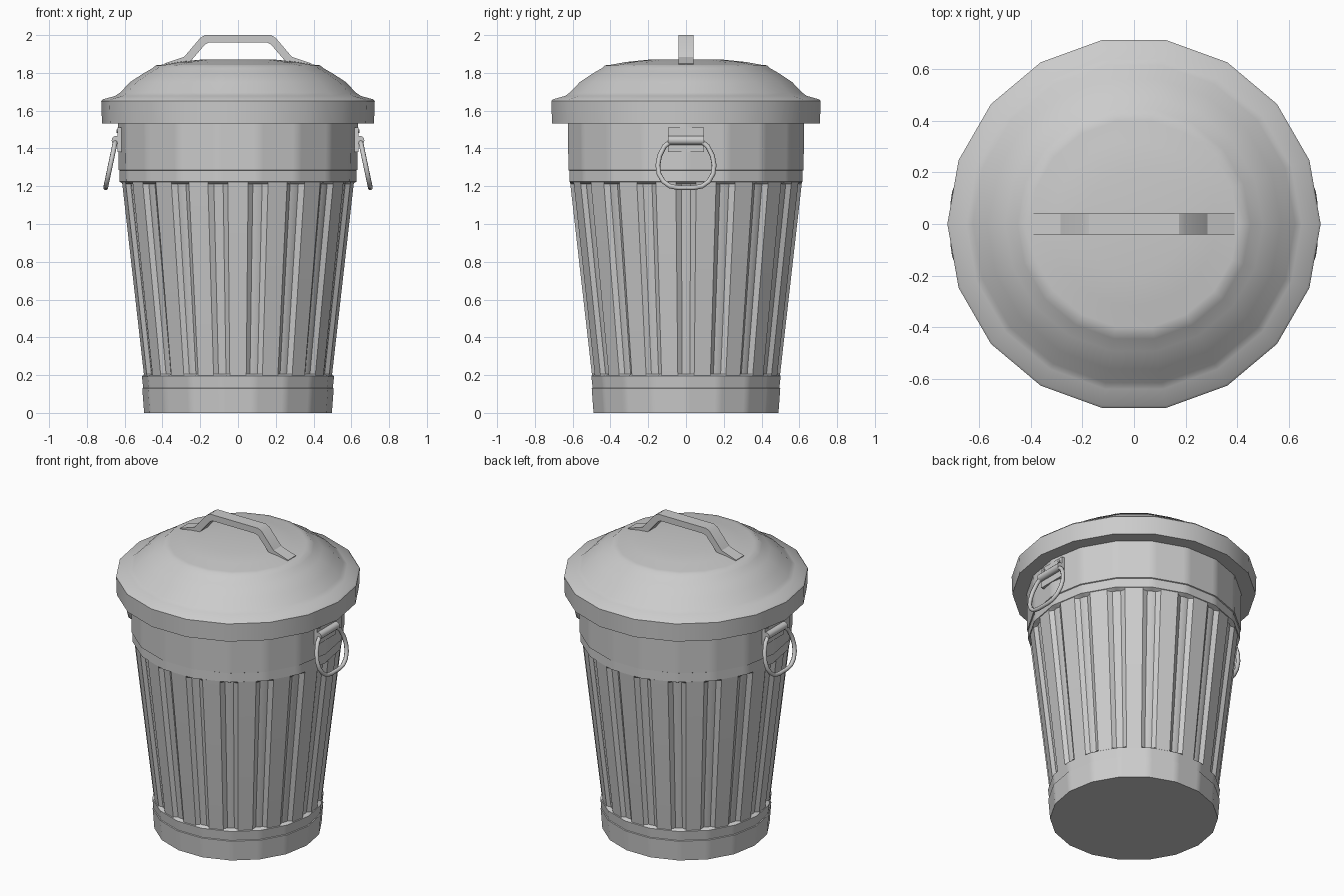
import bpy, bmesh, math
from mathutils import Vector

if "Cube" in bpy.data.objects:
    bpy.data.objects.remove(bpy.data.objects["Cube"])

SIDES = 18
STEP = 2 * math.pi / SIDES


def make(name, bm, angle=35):
    bmesh.ops.recalc_face_normals(bm, faces=bm.faces)
    me = bpy.data.meshes.new(name)
    bm.to_mesh(me)
    bm.free()
    ob = bpy.data.objects.new(name, me)
    bpy.context.collection.objects.link(ob)
    bpy.ops.object.select_all(action='DESELECT')
    ob.select_set(True)
    bpy.context.view_layer.objects.active = ob
    bpy.ops.object.shade_smooth_by_angle(angle=math.radians(angle))
    return ob


def loft(name, rings, angle=35):
    bm = bmesh.new()
    loops = [[bm.verts.new(p) for p in ring] for ring in rings]
    for a, b in zip(loops, loops[1:]):
        n = len(a)
        for i in range(n):
            j = (i + 1) % n
            bm.faces.new((a[i], a[j], b[j], b[i]))
    bm.faces.new(loops[0])
    bm.faces.new(loops[-1])
    return make(name, bm, angle)


def body_ring(r, z, depth):
    # 18-sided ring with a narrow groove centred on every corner
    pts = []
    for k in range(SIDES):
        for off, sunk in ((-5, 0), (-2.4, 1), (0, 1), (2.4, 1), (5, 0)):
            o = math.radians(off)
            rad = r * math.cos(STEP / 2) / math.cos(STEP / 2 - abs(o)) - depth * sunk
            a = k * STEP + o
            pts.append((rad * math.cos(a), rad * math.sin(a), z))
    return pts


def lid_ring(r, z):
    return [(r * math.cos(k * STEP), r * math.sin(k * STEP), z) for k in range(SIDES)]


# Tapered bin with base band, grooved wall and top band
G = 0.022
body = [(0.497, 0, 0), (0.507, 0.13, 0), (0.502, 0.133, 0), (0.509, 0.195, 0),
        (0.505, 0.198, 0), (0.506, 0.205, G), (0.622, 1.212, G), (0.623, 1.222, 0),
        (0.627, 1.224, 0), (0.626, 1.282, 0), (0.632, 1.285, 0), (0.635, 1.54, 0)]
loft("bin_body", [body_ring(*p) for p in body], 30)

# Domed lid with deep rim
lid = [(0.72, 1.533), (0.724, 1.65), (0.715, 1.66), (0.65, 1.678), (0.625, 1.695),
       (0.57, 1.752), (0.50, 1.798), (0.452, 1.825), (0.435, 1.84), (0.405, 1.843),
       (0.32, 1.858), (0.20, 1.87)]
loft("lid", [lid_ring(*p) for p in lid], 40)

# Bent strap handle on the lid
half = [(0.39, 1.85), (0.285, 1.885), (0.20, 1.985), (0.175, 2.0)]
under = [(0.155, 1.96), (0.175, 1.95), (0.265, 1.845), (0.38, 1.81)]
outline = half + [(-x, z) for x, z in reversed(half)]
inner = [(-x, z) for x, z in reversed(under)] + under
bm = bmesh.new()
n = len(outline)
low = list(reversed(inner))
rows = [[bm.verts.new((x, y, z)) for x, z in pts]
        for pts, y in ((outline, -0.04), (outline, 0.04), (low, 0.04), (low, -0.04))]
# pair underside points with the outer points in left/right order
rows[2].sort(key=lambda v: -v.co.x)
rows[3].sort(key=lambda v: -v.co.x)
for i in range(n - 1):
    # outer and inner lists both run right to left
    for r in range(4):
        s = (r + 1) % 4
        bm.faces.new((rows[r][i], rows[r][i + 1], rows[s][i + 1], rows[s][i]))
for i in (0, n - 1):
    bm.faces.new([row[i] for row in rows])
make("lid_handle", bm, 30)


def box(name, centre, size):
    bm = bmesh.new()
    bmesh.ops.create_cube(bm, size=1)
    for v in bm.verts:
        v.co = Vector([c + a * s for c, a, s in zip(centre, v.co, size)])
    return make(name, bm)


def cylinder(name, centre, radius, depth, rot, segs):
    bpy.ops.mesh.primitive_cylinder_add(vertices=segs, radius=radius, depth=depth,
                                        location=centre, rotation=rot)
    ob = bpy.context.object
    ob.name = name
    bpy.ops.object.shade_smooth_by_angle(angle=math.radians(40))
    return ob


# Carrying handles on both sides
ring_half = [(0.085, 1.435), (0.115, 1.41), (0.14, 1.36), (0.149, 1.31),
             (0.143, 1.265), (0.12, 1.225), (0.085, 1.20), (0.04, 1.192)]
ring = ring_half + [(-y, z) for y, z in reversed(ring_half)]
for side, s in (("right", 1), ("left", -1)):
    box(side + "_handle_plate", (s * 0.615, 0, 1.445), (0.044, 0.19, 0.13))
    cylinder(side + "_handle_hinge", (s * 0.645, 0, 1.443), 0.024, 0.19,
             (math.pi / 2, 0, 0), 12)
    for y in (-0.07, 0.07):
        cylinder(side + "_rivet", (s * 0.638, y, 1.49), 0.009, 0.008,
                 (0, math.pi / 2, 0), 8)
    cu = bpy.data.curves.new(side + "_handle_ring", 'CURVE')
    cu.dimensions = '3D'
    cu.bevel_depth = 0.013
    cu.bevel_resolution = 2
    sp = cu.splines.new('POLY')
    sp.points.add(len(ring) - 1)
    sp.use_cyclic_u = True
    for p, (y, z) in zip(sp.points, ring):
        p.co = (s * (0.648 + (1.443 - z) * 0.21), y, z, 1)
    ob = bpy.data.objects.new(side + "_handle_ring", cu)
    bpy.context.collection.objects.link(ob)
